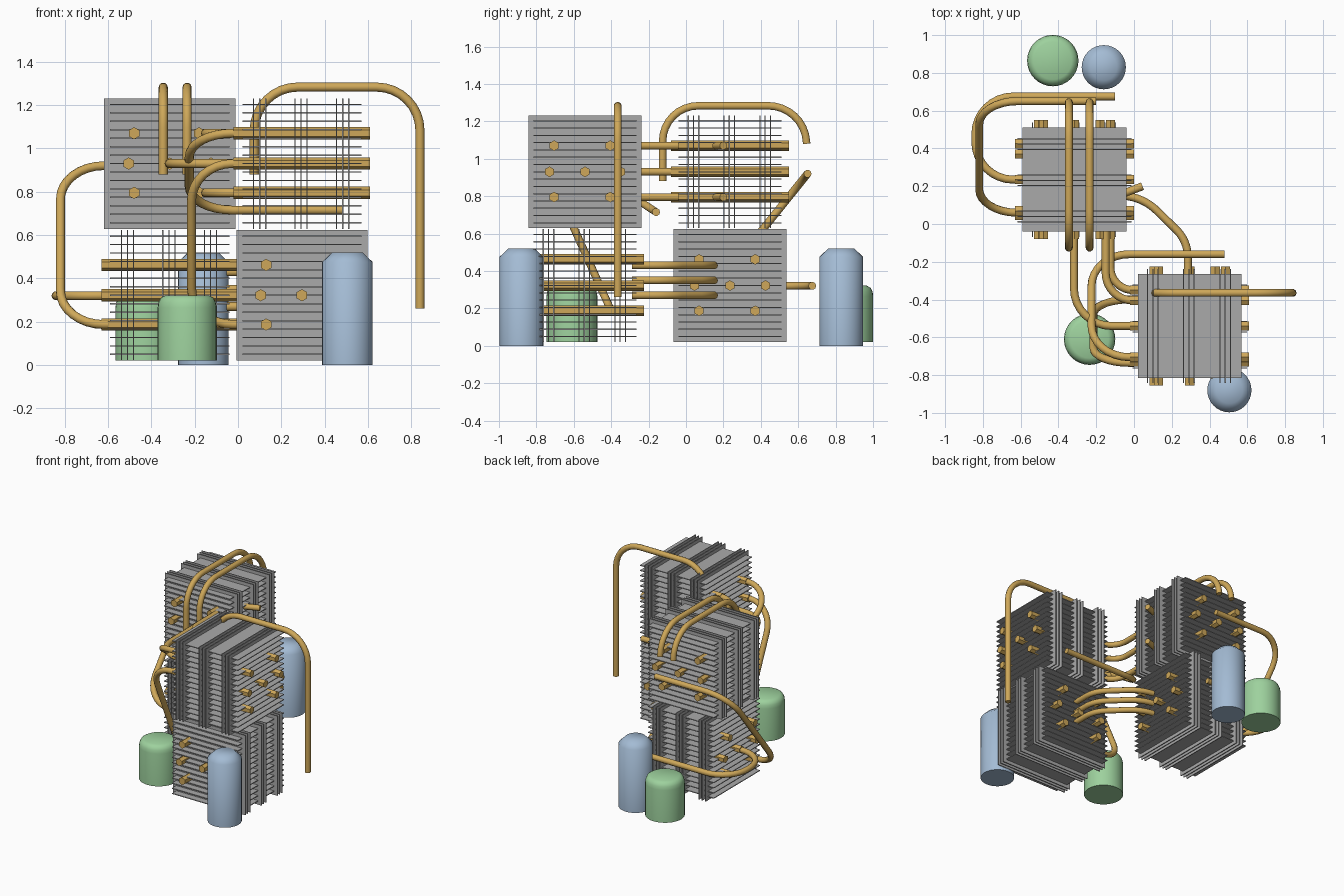
import bpy, bmesh, math
from mathutils import Vector, Matrix

if "Cube" in bpy.data.objects:
    bpy.data.objects.remove(bpy.data.objects["Cube"])


def material(name, rgb):
    m = bpy.data.materials.new(name)
    m.diffuse_color = (*rgb, 1)
    m.use_nodes = True
    m.node_tree.nodes["Principled BSDF"].inputs["Base Color"].default_value = m.diffuse_color
    return m


GREY = material("fin grey", (0.40, 0.40, 0.40))
BRASS = material("brass", (0.62, 0.39, 0.10))
BLUE = material("tank blue", (0.37, 0.50, 0.66))
GREEN = material("tank green", (0.34, 0.64, 0.34))


def finish(bm, name, mat, smooth=None):
    me = bpy.data.meshes.new(name)
    bm.to_mesh(me)
    bm.free()
    me.materials.append(mat)
    ob = bpy.data.objects.new(name, me)
    bpy.context.collection.objects.link(ob)
    if smooth:
        bpy.ops.object.select_all(action='DESELECT')
        ob.select_set(True)
        bpy.context.view_layer.objects.active = ob
        bpy.ops.object.shade_smooth_by_angle(angle=math.radians(smooth))
    return ob


def box(bm, centre, size):
    bmesh.ops.create_cube(bm, size=1, matrix=Matrix.Translation(centre)
                          @ Matrix.Diagonal((*size, 1)))


T = 0.006            # fin thickness
# rod positions across the block: (sideways offset, height offset)
RODS = [(-0.165, 0.14), (0.135, 0.14), (-0.19, 0), (0, 0), (0.19, 0),
        (-0.165, -0.135), (0.135, -0.135)]


def radiator(name, cx, cy, cz, axis):
    """Finned block; the upright fins and the rods follow the given axis."""
    c = Vector((cx, cy, cz))
    bm = bmesh.new()
    for i in range(15):
        box(bm, c + Vector((0, 0, (i - 7) * 0.039)), (0.55, 0.55, T))
    for group in (-0.195, -0.004, 0.188):
        for k in (-1, 0, 1):
            off, size = Vector((0, 0, 0)), [0.605, 0.605, 0.602]
            off[axis] = group + k * 0.028
            size[axis] = T
            box(bm, c + off, size)
    finish(bm, name + "_fins", GREY)

    bm = bmesh.new()
    turn = (Matrix.Rotation(math.pi / 2, 4, 'Y') @ Matrix.Rotation(math.pi / 2, 4, 'Z')
            if axis == 0 else Matrix.Rotation(math.pi / 2, 4, 'X'))
    for side, up in RODS:
        off = Vector((0, 0, up))
        off[1 - axis] = side
        bmesh.ops.create_cone(bm, cap_ends=True, segments=6, radius1=0.028,
                              radius2=0.028, depth=0.63,
                              matrix=Matrix.Translation(c + off) @ turn)
    finish(bm, name + "_rods", BRASS)


radiator("front_lower", 0.295, -0.54, 0.322, 1)
radiator("front_upper", 0.295, -0.54, 0.93, 0)
radiator("back_lower", -0.315, 0.235, 0.322, 0)
radiator("back_upper", -0.315, 0.235, 0.93, 1)


def pipe(name, points, bend=0.2, r=0.021):
    """Tube through the points with every inner corner rounded to an arc."""
    pts = [Vector(p) for p in points]
    path = [pts[0]]
    for a, b, c in zip(pts, pts[1:], pts[2:]):
        u, v = (a - b).normalized(), (c - b).normalized()
        half = u.angle(v) / 2
        rad = bend * math.tan(half)
        mid = b + (u + v).normalized() * (bend / math.cos(half))
        s, e = b + u * bend - mid, b + v * bend - mid
        sweep = s.angle(e)
        for i in range(9):
            t = i / 8
            path.append(mid + (s * math.sin((1 - t) * sweep)
                               + e * math.sin(t * sweep)) / math.sin(sweep))
    path.append(pts[-1])
    cu = bpy.data.curves.new(name, 'CURVE')
    cu.dimensions = '3D'
    cu.bevel_depth = r
    cu.bevel_resolution = 3
    cu.use_fill_caps = True
    sp = cu.splines.new('POLY')
    sp.points.add(len(path) - 1)
    for q, p in zip(sp.points, path):
        q.co = (*p, 1)
    cu.materials.append(BRASS)
    ob = bpy.data.objects.new(name, cu)
    bpy.context.collection.objects.link(ob)
    bpy.ops.object.select_all(action='DESELECT')
    ob.select_set(True)
    bpy.context.view_layer.objects.active = ob
    bpy.ops.object.convert(target='MESH')
    bpy.ops.object.shade_smooth_by_angle(angle=math.radians(50))


# tall pipe out of the front block top and down the right side
pipe("outlet_pipe", [(0.075, -0.365, 0.88), (0.075, -0.365, 1.283),
                     (0.84, -0.365, 1.283), (0.84, -0.365, 0.26)], 0.2)

# twin arches over the back block
for i, x in enumerate((-0.345, -0.235)):
    pipe(f"arch_pipe_{i}", [(x, -0.125, 0.88), (x, -0.125, 1.283),
                            (x, 0.63, 1.283), (x, 0.645, 1.08)], 0.19)

# return loops on the left of the back blocks
pipe("left_flat_loop", [(-0.1, 0.675, 0.32), (-0.84, 0.675, 0.32),
                        (-0.84, 0.235, 0.32), (-0.6, 0.235, 0.32)], 0.2)
pipe("left_slanted_loop", [(-0.2, 0.65, 0.92), (-0.82, 0.65, 0.92),
                           (-0.82, 0.06, 0.187), (-0.6, 0.06, 0.187)], 0.2)

# return loops on the left of the front blocks
pipe("middle_loop", [(0.48, -0.16, 0.715), (-0.225, -0.16, 0.715),
                     (-0.225, -0.705, 1.07), (0, -0.705, 1.07)], 0.2)
pipe("descending_loop", [(0, -0.735, 0.93), (-0.215, -0.735, 0.93),
                         (-0.215, -0.40, 0.187), (0, -0.40, 0.187)], 0.19)

# elbows joining the two upper blocks
for i, (x, y, z) in enumerate([(-0.15, -0.405, 1.07), (-0.125, -0.35, 0.93),
                               (-0.318, -0.54, 0.93), (-0.15, -0.405, 0.795)]):
    pipe(f"upper_elbow_{i}", [(x, -0.04, z), (x, y, z), (0, y, z)],
         min(0.2, -x - 0.005))

# short stubs on the right of the back upper block
for i, z in enumerate((1.07, 0.795)):
    pipe(f"side_stub_{i}", [(-0.06, 0.16, z), (0.045, 0.2, z)])

# three bent pipes joining the two lower blocks
for i, z in enumerate((0.43, 0.35, 0.27)):
    pipe(f"lower_link_{i}", [(-0.05, 0.15, z), (0.06, 0.13, z),
                             (0.285, -0.09, z), (0.285, -0.29, z)], 0.055 + 0.03)


def tank(name, x, y, profile, mat):
    """Lathe a (radius, height) profile into a closed tank."""
    bm = bmesh.new()
    n = 32
    rings = [[bm.verts.new((x + r * math.cos(2 * math.pi * k / n),
                            y + r * math.sin(2 * math.pi * k / n), z))
              for k in range(n)] for r, z in profile]
    for a, b in zip(rings, rings[1:]):
        for k in range(n):
            j = (k + 1) % n
            bm.faces.new((a[k], a[j], b[j], b[k]))
    bm.faces.new(rings[0][::-1])
    bm.faces.new(rings[-1])
    finish(bm, name, mat, 60)


TALL = [(0.117, 0), (0.117, 0.475), (0.07, 0.52)]
SHORT = [(0.136, 0.02), (0.136, 0.265), (0.132, 0.29), (0.122, 0.31), (0.10, 0.322)]
tank("front_tall_tank", 0.505, -0.88, TALL, BLUE)
tank("back_tall_tank", -0.16, 0.83, TALL, BLUE)
tank("front_short_tank", -0.235, -0.61, SHORT, GREEN)
tank("back_short_tank", -0.43, 0.865, SHORT, GREEN)
